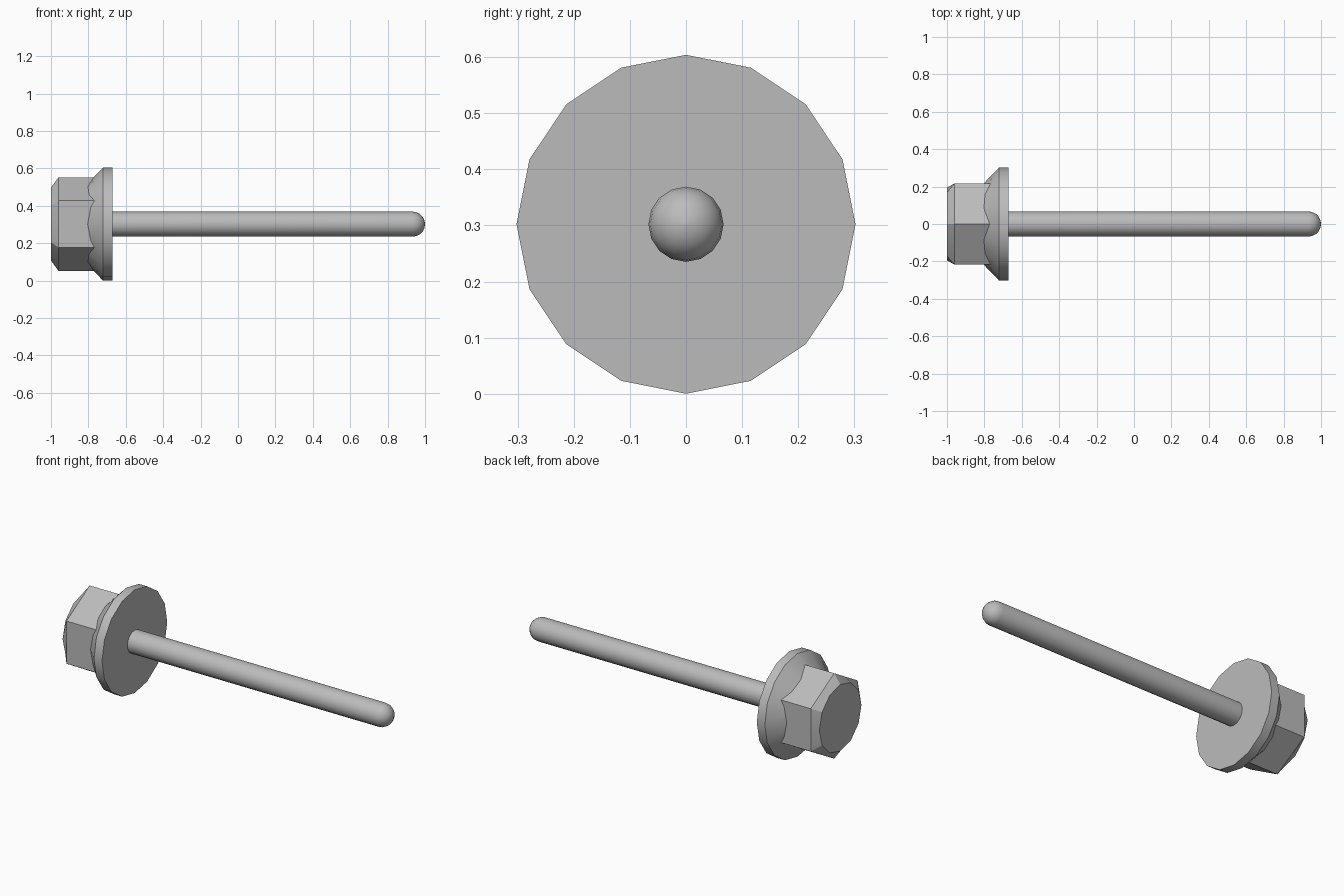
import bpy
import bmesh
from math import sin, cos, pi, radians

if "Cube" in bpy.data.objects:
    bpy.data.objects.remove(bpy.data.objects["Cube"])

AXIS_Z = 0.302      # height of the bolt axis
HEX_R = 0.25        # corner radius of the hex head
SHAFT_R = 0.067

steel = bpy.data.materials.new("light_grey_steel")
steel.use_nodes = True
steel.diffuse_color = (0.5, 0.5, 0.5, 1)
steel.node_tree.nodes["Principled BSDF"].inputs["Base Color"].default_value = (0.5, 0.5, 0.5, 1)


def circle(radius, sides):
    """Round cross-section with a corner at the top."""
    return [(radius * sin(2 * pi * i / sides), radius * cos(2 * pi * i / sides))
            for i in range(sides)]


def hexagon(radius):
    """Hexagon with an extra point in the middle of each side."""
    return [(r * sin(pi * i / 6), r * cos(pi * i / 6))
            for i in range(12) for r in [radius if i % 2 == 0 else radius * cos(pi / 6)]]


def loft(name, sections, angle):
    """Skin (x, cross-section) pairs along the x axis and cap both ends."""
    bm = bmesh.new()
    rings = [[bm.verts.new((x, y, z)) for y, z in points] for x, points in sections]
    for a, b in zip(rings, rings[1:]):
        for i in range(len(a)):
            j = (i + 1) % len(a)
            bm.faces.new((a[i], a[j], b[j], b[i]))
    bm.faces.new(rings[0])
    bm.faces.new(rings[-1])
    bmesh.ops.recalc_face_normals(bm, faces=bm.faces)
    mesh = bpy.data.meshes.new(name)
    bm.to_mesh(mesh)
    bm.free()
    mesh.materials.append(steel)
    obj = bpy.data.objects.new(name, mesh)
    obj.location.z = AXIS_Z
    bpy.context.collection.objects.link(obj)
    bpy.ops.object.select_all(action='DESELECT')
    obj.select_set(True)
    bpy.context.view_layer.objects.active = obj
    bpy.ops.object.shade_smooth_by_angle(angle=radians(angle))
    return obj


# Hex head with a chamfered, nearly round end
loft("hex_head", [(-1.0, circle(0.195, 12)), (-0.96, hexagon(HEX_R)),
                  (-0.74, hexagon(HEX_R))], 20)

# Conical flange with a short cylindrical rim
loft("flange", [(x, circle(r, 16)) for x, r in
                ((-0.82, 0.2), (-0.722, 0.302), (-0.67, 0.302))], 30)

# Shaft with a domed tip
dome = [(1 - SHAFT_R + SHAFT_R * sin(t), circle(SHAFT_R * cos(t), 16))
        for t in [radians(a) for a in (0, 18, 36, 54, 72, 88)]]
loft("shaft", [(-0.68, circle(SHAFT_R, 16))] + dome, 40)
